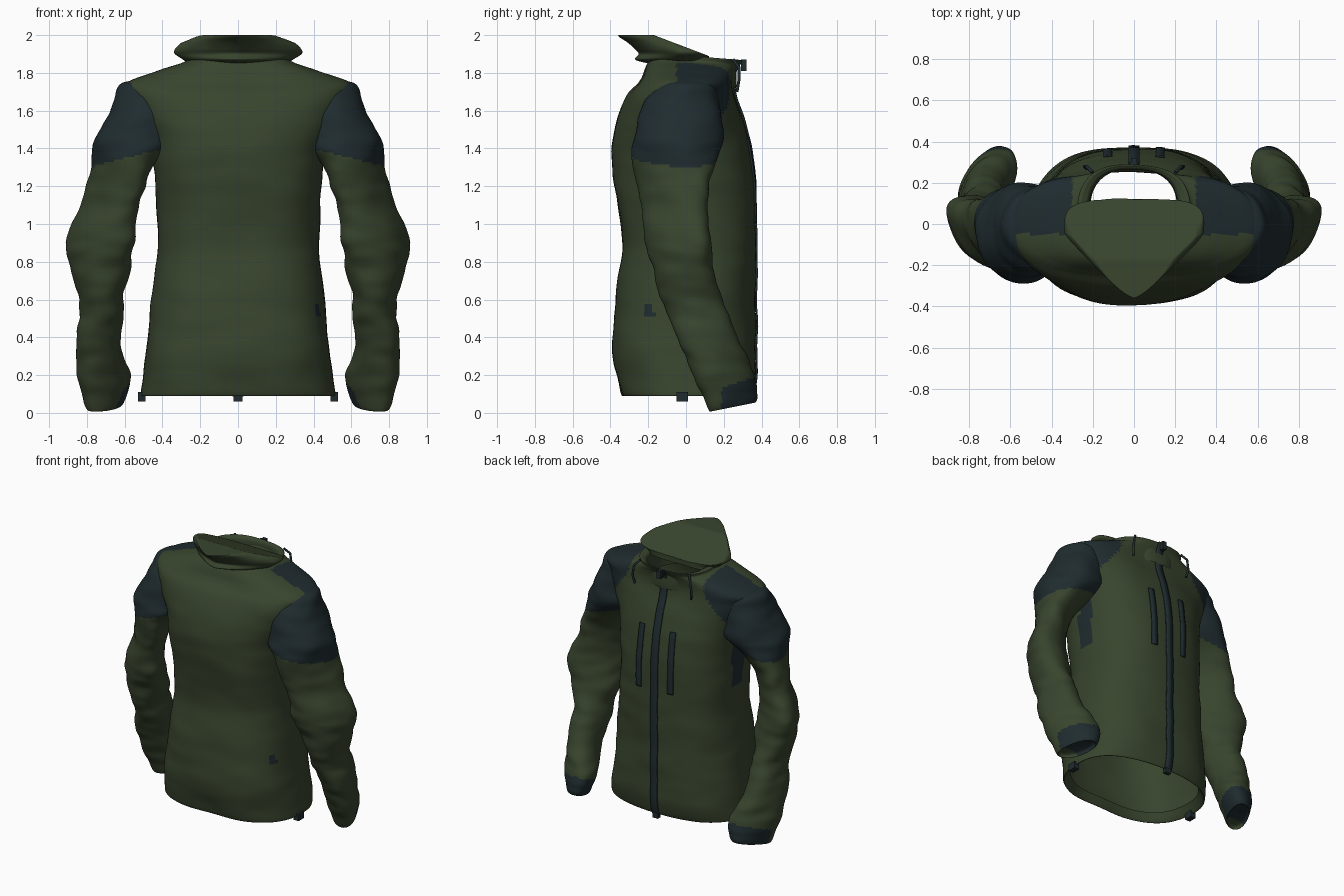
import bpy, bmesh, math
from mathutils import Vector, noise

cube = bpy.data.objects.get("Cube")
if cube:
    bpy.data.objects.remove(cube)


def material(name, colour):
    mat = bpy.data.materials.new(name)
    mat.use_nodes = True
    mat.diffuse_color = colour
    mat.node_tree.nodes["Principled BSDF"].inputs["Base Color"].default_value = colour
    return mat


GREEN = material("olive green", (0.04, 0.059, 0.027, 1))
NAVY = material("dark navy", (0.014, 0.025, 0.029, 1))


def clamp(v):
    return max(0.0, min(1.0, v))


def finish(name, bm, mats, rule=None):
    """Turn a bmesh into a smooth object, colouring faces by a rule."""
    bmesh.ops.remove_doubles(bm, verts=bm.verts, dist=0.0001)
    bmesh.ops.recalc_face_normals(bm, faces=bm.faces)
    for face in bm.faces:
        face.smooth = True
        if rule and rule(face.calc_center_median()):
            face.material_index = 1
    mesh = bpy.data.meshes.new(name)
    bm.to_mesh(mesh)
    bm.free()
    for mat in mats:
        mesh.materials.append(mat)
    obj = bpy.data.objects.new(name, mesh)
    bpy.context.collection.objects.link(obj)
    return obj


class Loft:
    """Cloth tube through rows of (z, x centre, x radius, y centre, y radius)."""

    def __init__(self, rows, warp, n_front, n_back, stretch=1.0, wrinkle=0.01, freq=4):
        self.rows, self.warp = rows, warp
        self.n_front, self.n_back, self.stretch = n_front, n_back, stretch
        self.wrinkle, self.freq = wrinkle, freq

    def row(self, t):
        last = len(self.rows) - 1
        i = min(int(t), last - 1)
        f = t - i
        a, b, c, d = [self.rows[max(0, min(last, i + k))] for k in (-1, 0, 1, 2)]
        return [q + f * ((r - p) + f * ((2 * p - 5 * q + 4 * r - s) + f * (3 * (q - r) + s - p))
                         ) / 2 for p, q, r, s in zip(a, b, c, d)]

    def point(self, t, angle, lift=0.0):
        z, xc, rx, yc, ry = self.row(t)
        c, s = math.cos(angle), math.sin(angle)
        power = 2 / (self.n_front if s > 0 else self.n_back)
        x = math.copysign(abs(c) ** power, c) * rx
        y = math.copysign(abs(s) ** power, s) * ry * (1 if s > 0 else self.stretch)
        k = self.freq
        fold = noise.noise(Vector(((x + xc) * k, (y + yc) * k, z * k)))
        fold += 0.5 * noise.noise(Vector((x * k, y * k + 7, z * k * 2.5)))
        out = Vector((x, y, 0)).normalized() * (fold * self.wrinkle + lift)
        return self.warp(Vector((xc + x, yc + y, z)) + out)

    def t_at(self, height):
        return next(i / 50 for i in range(50, 50 * len(self.rows)) if self.row(i / 50)[0] >= height)

    def build(self, name, rule=None, side=1, steps=12, segments=96):
        bm = bmesh.new()
        rings = []
        for i in range((len(self.rows) - 1) * steps + 1):
            ring = []
            for j in range(segments):
                p = self.point(i / steps, math.tau * j / segments)
                ring.append(bm.verts.new((p.x * side, p.y, max(p.z, 0))))
            rings.append(ring)
        for a, b in zip(rings, rings[1:]):
            for j in range(segments):
                k = (j + 1) % segments
                bm.faces.new((a[j], a[k], b[k], b[j]))
        return finish(name, bm, (GREEN, NAVY), rule)

    def strip(self, name, t0, t1, x, half, steps=60):
        """Thin tape lying on the zip side of the tube."""
        bm = bmesh.new()
        pairs = []
        for i in range(steps + 1):
            t = t0 + (t1 - t0) * i / steps
            rx = self.row(t)[2]
            pair = []
            for edge in (x - half, x, x + half):
                c = math.copysign(abs(edge / rx) ** (self.n_front / 2), edge)
                pair.append(bm.verts.new(self.point(t, math.acos(c), 0.005)))
            pairs.append(pair)
        for a, b in zip(pairs, pairs[1:]):
            for k in (0, 1):
                bm.faces.new((a[k], a[k + 1], b[k + 1], b[k]))
        obj = finish(name, bm, (NAVY,))
        solid = obj.modifiers.new("thickness", "SOLIDIFY")
        solid.thickness, solid.offset = 0.009, 0


def box(name, centre, size):
    bm = bmesh.new()
    bmesh.ops.create_cube(bm, size=1)
    bmesh.ops.scale(bm, vec=size, verts=bm.verts)
    bmesh.ops.translate(bm, vec=centre, verts=bm.verts)
    obj = finish(name, bm, (NAVY,))
    for poly in obj.data.polygons:
        poly.use_smooth = False


def cord(name, points):
    curve = bpy.data.curves.new(name, "CURVE")
    curve.dimensions = "3D"
    curve.bevel_depth = 0.008
    curve.use_fill_caps = True
    spline = curve.splines.new("POLY")
    spline.points.add(len(points) - 1)
    for p, co in zip(spline.points, points):
        p.co = (*co, 1)
    curve.materials.append(NAVY)
    bpy.context.collection.objects.link(bpy.data.objects.new(name, curve))


# Body with turned-in hem, sloping shoulders and a rolled collar
profile = [(.15, .46, -.31, .31), (.09, .51, -.34, .34), (.2, .5, -.37, .37), (.35, .485, -.39, .37),
           (.6, .455, -.37, .365), (.9, .43, -.34, .37), (1.2, .44, -.38, .36), (1.4, .46, -.39, .34),
           (1.55, .52, -.36, .3), (1.68, .58, -.31, .26), (1.75, .585, -.25, .25),
           (1.81, .42, -.22, .26), (1.85, .29, -.2, .28), (1.88, .275, -.2, .295),
           (1.88, .25, -.18, .285), (1.85, .22, -.16, .27), (1.72, .21, -.16, .265)]


def tilt_collar(p):
    p.z -= 0.08 * (p.y - 0.1) * clamp((p.z - 1.78) / 0.08)
    return p


def body_navy(c):
    x = abs(c.x)
    yoke = x > 0.3 and c.y > -0.05 and c.z > 1.75 - 1.25 * (x - 0.3)
    underarm = x > 0.4 and -0.04 < c.y < 0.08 and 1.02 < c.z < 1.4
    slit = c.x > 0.3 and -0.225 < c.y < -0.17 and 0.5 < c.z < 0.58
    return yoke or underarm or slit


body = Loft([(z, 0, rx, (b + f) / 2, (f - b) / 2) for z, rx, b, f in profile], tilt_collar, 2.6, 2.6)
body.build("jacket_body", body_navy)

# Front zip and chest pocket zips
body.strip("front_zip", 1, 13.3, 0, 0.027)
for side, label in ((1, "left"), (-1, "right")):
    body.strip(label + "_pocket_zip", body.t_at(1.0), body.t_at(1.45), side * 0.125, 0.021)

# Sleeves, set into the shoulders and bent forward
arm = [(1.765, .5, 0, 0, 0), (1.745, .5, .11, 0, .13), (1.68, .5, .145, -.015, .18),
       (1.6, .5, .185, -.025, .215), (1.45, .535, .215, -.04, .235), (1.3, .62, .155, -.065, .215),
       (1.1, .682, .132, -.065, .175), (.9, .727, .163, -.035, .175), (.75, .716, .152, -.015, .155),
       (.6, .725, .12, .028, .16), (.4, .72, .117, .11, .165), (.2, .705, .122, .205, .158),
       (.08, .71, .095, .237, .138), (.03, .715, .075, .24, .12), (.05, .715, .06, .24, .1),
       (.06, .715, 0, .24, 0)]


def shape_sleeve(p):
    # The elbow turns out, the wrist turns in and the cuff is tilted
    p.x += 0.45 * (p.y + 0.05) * clamp((1.45 - p.z) / 0.25) * clamp((p.z - 0.6) / 0.3)
    p.x -= 0.38 * (p.y - 0.22) * clamp((0.5 - p.z) / 0.3)
    p.z += 0.2 * (p.y - 0.24) * clamp((0.25 - p.z) / 0.2)
    return p


def sleeve_navy(c):
    patch = c.z > 1.3 + 0.25 * (0.79 - abs(c.x))
    cuff = c.y > 0.19 and c.z < 0.07 + 0.33 * c.y
    return patch or cuff


sleeve = Loft(arm, shape_sleeve, 2.1, 2.1, wrinkle=0.015, freq=6)
for side, label in ((1, "left"), (-1, "right")):
    sleeve.build(label + "_sleeve", sleeve_navy, side, segments=64)

# Hood folded back to a thin point
folds = [(1.85, .27, -.2, .12), (1.87, .29, -.27, .12), (1.9, .335, -.25, .12), (1.925, .335, -.27, .12),
         (1.96, .3, -.31, .12), (1.995, .24, -.36, .12), (2.0, .2, -.33, .09), (2.0, .1, -.2, .02),
         (2.0, 0, -.06, -.06)]


def flatten_hood(p):
    p.z = min(p.z, 2 - 0.38 * max(0, p.y + 0.17))
    return p


STRETCH = 1.4
hood = Loft([(z, 0, rx, (b + STRETCH * f) / (1 + STRETCH), (f - b) / (1 + STRETCH))
             for z, rx, b, f in folds], flatten_hood, 4, 1.35, STRETCH, 0.006, 7)
hood.build("hood")

# Toggles, zip ends and drawcords
box("zip_end", (0, 0.345, 0.085), (0.045, 0.03, 0.05))
box("zip_pull", (0, 0.305, 1.84), (0.03, 0.03, 0.06))
for side, label in ((1, "left"), (-1, "right")):
    box(label + "_hem_toggle", (side * 0.51, -0.02, 0.085), (0.04, 0.06, 0.05))
    cord(label + "_drawcord", [(side * 0.2, 0.25, 1.87), (side * 0.23, 0.28, 1.83),
                               (side * 0.24, 0.28, 1.76), (side * 0.23, 0.27, 1.7)])
